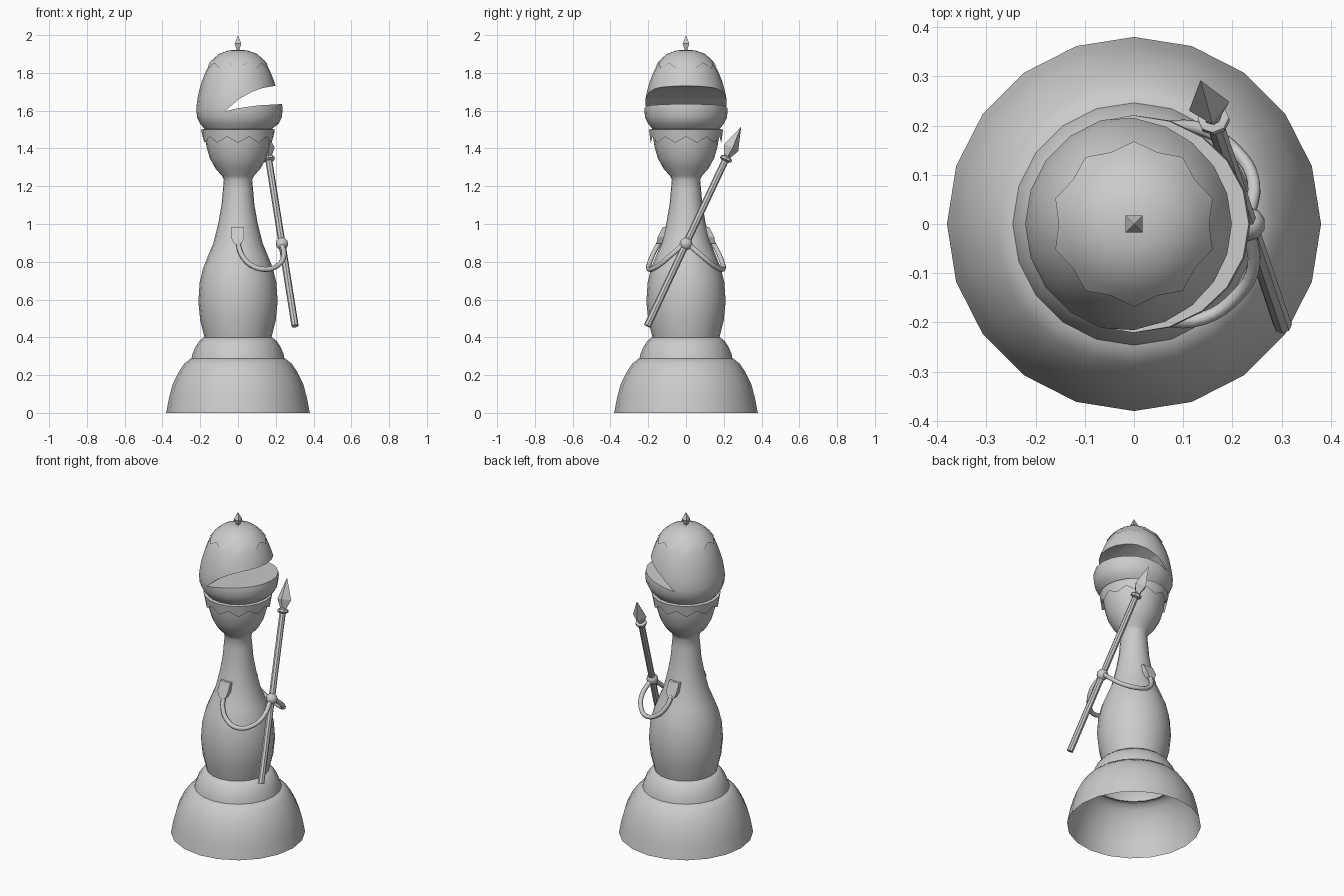
import bpy, bmesh, math
from mathutils import Vector

if "Cube" in bpy.data.objects:
    bpy.data.objects.remove(bpy.data.objects["Cube"])

SIDES = 20


def finish(name, bm, angle=40):
    bmesh.ops.recalc_face_normals(bm, faces=bm.faces)
    me = bpy.data.meshes.new(name)
    bm.to_mesh(me)
    bm.free()
    ob = bpy.data.objects.new(name, me)
    bpy.context.collection.objects.link(ob)
    smooth(ob, angle)
    return ob


def smooth(ob, angle=40):
    bpy.ops.object.select_all(action='DESELECT')
    ob.select_set(True)
    bpy.context.view_layer.objects.active = ob
    if angle:
        bpy.ops.object.shade_smooth_by_angle(angle=math.radians(angle))


def lathe(name, profile, n=SIDES, cap_bottom=False, cap_top=False, zigzag=None,
          origin=(0, 0, 0), axis=(0, 0, 1), phase=0.0, angle=40):
    """Revolve (radius, height) points; zigzag gives the first ring's alternate point."""
    bm = bmesh.new()
    q = Vector((0, 0, 1)).rotation_difference(Vector(axis))
    rings = []
    for k, point in enumerate(profile):
        ring = []
        for i in range(n):
            r, z = zigzag if (zigzag and k == 0 and i % 2) else point
            a = phase + 2 * math.pi * i / n
            ring.append(bm.verts.new(Vector(origin) + q @ Vector((r * math.cos(a), r * math.sin(a), z))))
        rings.append(ring)
    for a, b in zip(rings, rings[1:]):
        for i in range(n):
            j = (i + 1) % n
            bm.faces.new((a[i], a[j], b[j], b[i]))
    if cap_bottom:
        bm.faces.new(rings[0][::-1])
    if cap_top:
        bm.faces.new(rings[-1])
    bmesh.ops.remove_doubles(bm, verts=bm.verts, dist=1e-5)
    return finish(name, bm, angle)


def prism(name, outline, y0, y1, angle=0):
    """Extrude an xz outline between two y values."""
    bm = bmesh.new()
    a = [bm.verts.new((x, y0, z)) for x, z in outline]
    b = [bm.verts.new((x, y1, z)) for x, z in outline]
    bm.faces.new(a)
    bm.faces.new(b[::-1])
    for i in range(len(a)):
        j = (i + 1) % len(a)
        bm.faces.new((a[i], b[i], b[j], a[j]))
    return finish(name, bm, angle)


# Hollow base and its upper step
lathe("base", [(.38, 0), (.365, .08), (.345, .155), (.315, .215), (.285, .26), (.25, .288), (.235, .288)])
lathe("base_step", [(.247, .285), (.24, .315), (.225, .35), (.205, .38), (.18, .40), (.17, .40)])

# Body, narrow neck and bowl under the head
lathe("body", [(.175, .39), (.20, .49), (.21, .59), (.203, .69), (.185, .765), (.157, .835), (.13, .90),
               (.105, 1.0), (.087, 1.1), (.08, 1.18), (.075, 1.235), (.085, 1.255), (.12, 1.295),
               (.15, 1.35), (.167, 1.41), (.176, 1.47), (.176, 1.50)], cap_top=True)

# Zigzag collar
lathe("collar", [(.187, 1.462), (.196, 1.50), (.165, 1.505)], zigzag=(.187, 1.43))

# Split head with a wedge-shaped mouth
head = lathe("head", [(.175, 1.50), (.20, 1.53), (.217, 1.565), (.221, 1.61), (.215, 1.66), (.205, 1.71),
                      (.19, 1.76), (.17, 1.81), (.14, 1.86), (.10, 1.895), (.05, 1.912), (.015, 1.915)],
             cap_bottom=True, cap_top=True)
cutter = prism("mouth_cutter", [(-.07, 1.597), (0, 1.613), (.1, 1.628), (.3, 1.64), (.3, 1.737), (.19, 1.73),
                                (.13, 1.72), (.075, 1.70), (.01, 1.665)], -.4, .4)
cutter.hide_render = True
mod = head.modifiers.new("mouth", 'BOOLEAN')
mod.operation = 'DIFFERENCE'
mod.solver = 'EXACT'
mod.object = cutter
bpy.context.view_layer.objects.active = head
bpy.ops.object.modifier_apply(modifier="mouth")
bpy.data.objects.remove(cutter)
for v in head.data.vertices:  # lower lip juts forward a little
    if v.co.x > 0 and 1.52 < v.co.z < 1.65:
        v.co.x *= 1.07
smooth(head, 35)

# Zigzag cap and pointed finial
lathe("cap", [(.153, 1.852), (.138, 1.868), (.10, 1.901), (.05, 1.919), (0, 1.922)], zigzag=(.168, 1.825))
lathe("finial", [(.004, 1.91), (.019, 1.955), (0, 2.0)], n=4, phase=math.pi / 4, angle=0)
bpy.data.objects["finial"].scale = (1.3, 1.3, 1)

# Spear: shaft, collar and four-sided blade along one axis
foot, tip = Vector((.302, -.205, .46)), Vector((.135, .292, 1.515))
axis = (tip - foot).normalized()
length = (tip - foot).length
lathe("spear_shaft", [(.019, 0), (.018, length - .17)], n=8, origin=foot, axis=axis,
      cap_bottom=True, cap_top=True)
c = length - .19
lathe("spear_collar", [(.018, c - .015), (.032, c - .007), (.032, c + .007), (.018, c + .015)], n=8,
      origin=foot, axis=axis, cap_bottom=True, cap_top=True)
lathe("spear_blade", [(.012, c), (.042, c + .065), (0, length)], n=4, origin=foot, axis=axis,
      phase=.2, angle=0)

# Hand gripping the shaft
hand = foot + axis * ((.895 - foot.z) / axis.z)
bpy.ops.mesh.primitive_uv_sphere_add(segments=10, ring_count=6, radius=.034, location=hand)
bpy.context.object.name = "hand"
smooth(bpy.context.object, 50)

# Shoulder pads and hanging cord arms, mirrored front and back
pad = [(-.037, .985), (.033, .985), (.033, .93), (.02, .90), (-.002, .885), (-.024, .90), (-.037, .93)]
path = [(0, .14, .905), (.015, .172, .845), (.065, .195, .785), (.14, .192, .76),
        (.21, .145, .78), (.243, .085, .83), (hand.x, .015, .89)]
for s, side in ((-1, "front"), (1, "back")):
    p = prism("shoulder_" + side, pad, s * .09, s * .155)
    for v in p.data.vertices:  # slope the outer face with the body
        if abs(v.co.y) > .12:
            v.co.y -= s * max(0, v.co.z - .92) * .5
    cu = bpy.data.curves.new("arm_" + side, 'CURVE')
    cu.dimensions = '3D'
    cu.bevel_depth = .0135
    cu.bevel_resolution = 2
    cu.resolution_u = 4
    cu.use_fill_caps = True
    sp = cu.splines.new('BEZIER')
    sp.bezier_points.add(len(path) - 1)
    for bp, (x, y, z) in zip(sp.bezier_points, path):
        bp.co = (x, s * y, z)
        bp.handle_left_type = bp.handle_right_type = 'AUTO'
    bpy.context.collection.objects.link(bpy.data.objects.new("arm_" + side, cu))
